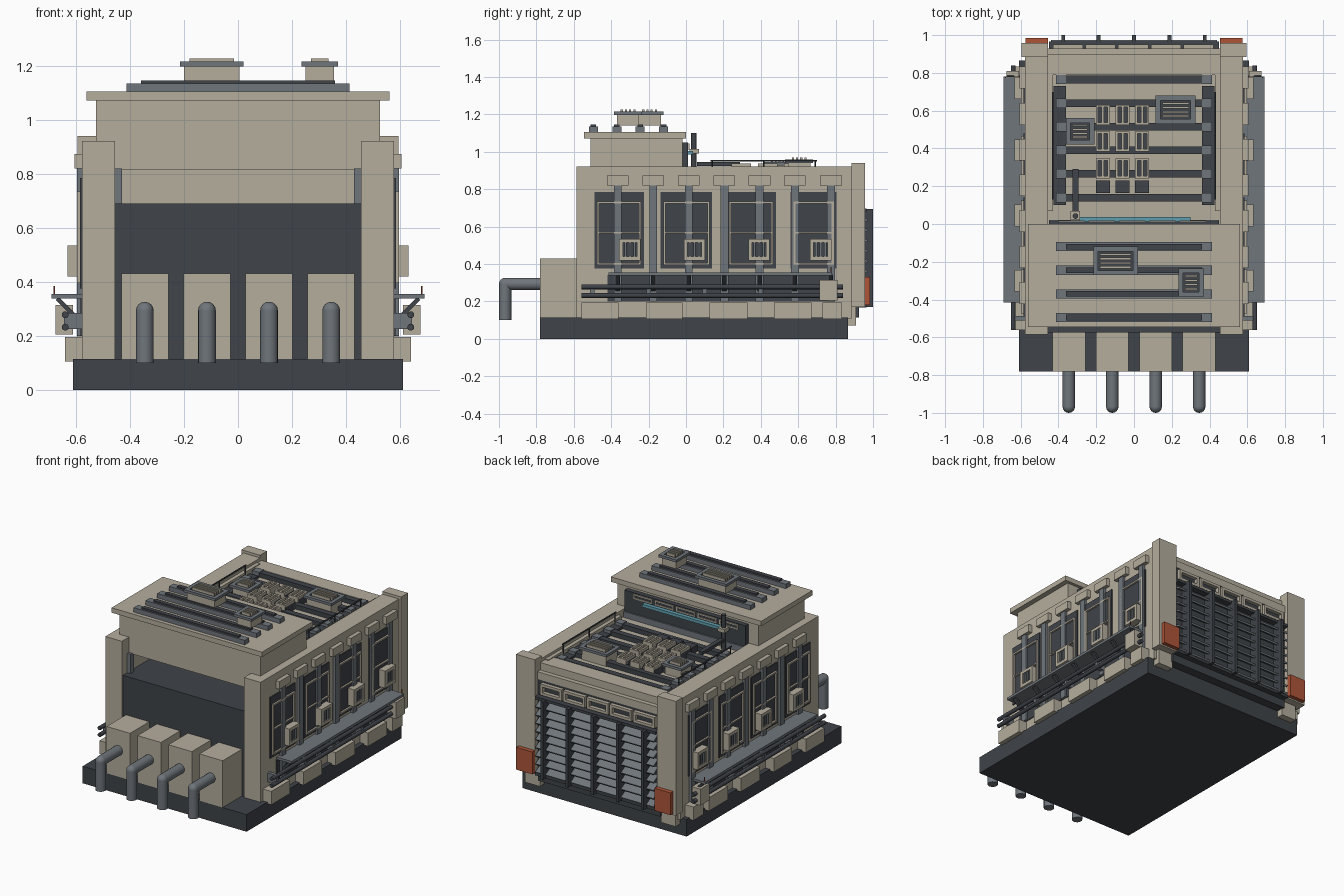
import bpy, bmesh
from math import radians, pi
from mathutils import Matrix, Vector

if "Cube" in bpy.data.objects:
    bpy.data.objects.remove(bpy.data.objects["Cube"])


def material(name, rgb):
    m = bpy.data.materials.new(name)
    m.diffuse_color = (*rgb, 1)
    m.use_nodes = True
    m.node_tree.nodes["Principled BSDF"].inputs["Base Color"].default_value = m.diffuse_color
    return m


BEIGE = material("beige", (0.46, 0.42, 0.34))
DARK = material("dark", (0.05, 0.056, 0.066))
GREY = material("grey", (0.16, 0.18, 0.2))
RED = material("rust_red", (0.42, 0.09, 0.04))
BLUE = material("light_blue", (0.12, 0.34, 0.42))


def finish(name, mat, bm):
    me = bpy.data.meshes.new(name)
    bm.normal_update()
    bm.to_mesh(me)
    bm.free()
    ob = bpy.data.objects.new(name, me)
    bpy.context.collection.objects.link(ob)
    me.materials.append(mat)
    return ob


def boxes(name, mat, items, mirror=False, axis=None, angle=0):
    """One object from boxes (x0, x1, y0, y1, z0, z1), each tilted about its centre."""
    bm = bmesh.new()
    for x0, x1, y0, y1, z0, z1 in items:
        for s in ((1, -1) if mirror else (1,)):
            loc = Matrix.Translation((s * (x0 + x1) / 2, (y0 + y1) / 2, (z0 + z1) / 2))
            rot = Matrix.Rotation(s * angle if axis == 'Y' else angle, 4, axis) if axis else Matrix()
            bmesh.ops.create_cube(bm, size=1, matrix=loc @ rot @ Matrix.Diagonal((x1 - x0, y1 - y0, z1 - z0, 1)))
    return finish(name, mat, bm)


def rods(name, mat, items, mirror=False, segments=16, balls=()):
    """One object from cylinders (start, end, radius) and round elbows (centre, radius)."""
    bm = bmesh.new()
    for a, b, r in items:
        for s in ((1, -1) if mirror else (1,)):
            p, q = Vector((s * a[0], a[1], a[2])), Vector((s * b[0], b[1], b[2]))
            m = Matrix.Translation((p + q) / 2) @ (q - p).to_track_quat('Z', 'Y').to_matrix().to_4x4()
            bmesh.ops.create_cone(bm, cap_ends=True, segments=segments, radius1=r, radius2=r,
                                  depth=(q - p).length, matrix=m)
    for c, r in balls:
        bmesh.ops.create_uvsphere(bm, u_segments=segments, v_segments=8, radius=r, matrix=Matrix.Translation(c))
    ob = finish(name, mat, bm)
    bpy.ops.object.select_all(action='DESELECT')
    ob.select_set(True)
    bpy.context.view_layer.objects.active = ob
    bpy.ops.object.shade_smooth_by_angle(angle=radians(40))


def ring(a0, a1, b0, b1, t):
    """Four bars framing a rectangle in two axes."""
    return [(a0, a1, b0, b0 + t), (a0, a1, b1 - t, b1), (a0, a0 + t, b0 + t, b1 - t), (a1 - t, a1, b0 + t, b1 - t)]


def vent(name, x0, x1, y0, y1, z0, z1):
    """Roof vent: body, grey lip, dark slats."""
    boxes(name + "_body", BEIGE, [(x0 + .015, x1 - .015, y0 + .015, y1 - .015, z0, z1 - .015)])
    boxes(name + "_lip", GREY, [(a, b, c, d, z1 - .017, z1) for a, b, c, d in ring(x0, x1, y0, y1, .025)])
    boxes(name + "_well", DARK, [(x0 + .02, x1 - .02, y0 + .02, y1 - .02, z1 - .02, z1 - .01)])
    n, h = 4, (y1 - y0 - .06) / 4
    boxes(name + "_slats", BEIGE, [(x0 + .035, x1 - .035, y0 + .03 + h * (i + .25), y0 + .03 + h * (i + .75),
                                    z1 - .012, z1 + .012) for i in range(n)])


# Base, hull and side walls
boxes("base", DARK, [(-.61, .61, -.78, .865, 0, .115)])
boxes("hull", BEIGE, [(-.46, .46, -.25, .84, .115, .87)])
boxes("side_walls", BEIGE, [(.455, .578, -.585, .885, .11, .922)], True)
boxes("rear_pillars", BEIGE, [(.455, .595, .885, .957, .17, .94), (.45, .56, .84, .91, .07, .17)], True)
boxes("rear_markers", RED, [(.455, .575, .955, .985, .18, .33)], True)

# Front bay: dark machine block, four housings and exhaust pipes
boxes("front_block", DARK, [(-.47, .47, -.575, -.2, .115, .69)])
boxes("bay_posts", GREY, [(.43, .456, -.53, -.49, .69, .82)], True)
PX = [-.345, -.115, .115, .345]
boxes("front_housings", BEIGE, [(x - .087, x + .087, -.78, -.55, .115, .43) for x in PX])
rods("exhaust_pipes", GREY,
     [r for x in PX for r in (((x, -.77, .293), (x, -.967, .293), .033), ((x, -.967, .293), (x, -.967, .1), .033))],
     balls=[((x, -.967, .293), .033) for x in PX])

# Raised front roof
boxes("roof_box", BEIGE, [(-.525, .525, -.51, -.02, .815, 1.075)])
boxes("roof_slab", BEIGE, [(-.56, .56, -.545, 0, 1.072, 1.105)])
RY = [-.495, -.37, -.245, -.12]
boxes("roof_rails", GREY, [(-.413, .413, y - .024, y + .024, 1.1, 1.135) for y in RY])
boxes("roof_rail_inserts", DARK, [(-.36, .36, y - .015, y + .015, 1.13, 1.146) for y in RY])
vent("roof_vent_large", -.215, .02, -.27, -.12, 1.14, 1.215)
vent("roof_vent_small", .235, .37, -.385, -.235, 1.14, 1.215)

# Back of the roof: dark panel, light bar and frames
boxes("roof_rear_panel", DARK, [(-.45, .45, -.03, .012, .9, 1.05)])
boxes("light_bar", BLUE, [(-.29, .3, .012, .038, .985, 1.005)])
boxes("panel_frames", BEIGE, [(c, d, .008, .018, e, f) for i in range(5)
                              for c, d, e, f in ring(-.40 + .16 * i, -.26 + .16 * i, 1.012, 1.045, .008)])
boxes("panel_sill", GREY, [(-.45, .45, -.02, .022, .87, .91)])

# Mast with swinging arm
rods("mast", DARK, [((-.31, .042, .87), (-.31, .042, 1.1), .015)], segments=12)
boxes("mast_head", BEIGE, [(-.335, -.285, .02, .07, .99, 1.015)])
boxes("mast_arm", DARK, [(-.325, -.295, .06, .29, .925, .945)])

# Rear deck: cross ribs, end blocks, hatch frames, vents, handrails
DY = [.14, .265, .39, .515, .64, .765]
boxes("deck_ribs", DARK, [(-.36, .36, y - .02, y + .02, .86, .9) for y in DY])
boxes("deck_rib_ends", GREY, [(.36, .413, y - .025, y + .025, .86, .905) for y in DY], True)
boxes("deck_side_channels", DARK, [(.36, .425, .1, .73, .86, .885)], True)
boxes("deck_edges", BEIGE, [(.43, .46, .07, .85, .86, .905)], True)
GX, GY = [-.165, -.06, .043], [.295, .437, .578]
boxes("hatch_wells", DARK, [(x - .037, x + .037, y - .05, y + .05, .87, .92) for x in GX for y in GY]
      + [(x - .037, x + .037, .165, .23, .87, .915) for x in GX])
boxes("hatch_frames", BEIGE, [(a, b, c, d, .87, .937) for x in GX for y in GY
                              for a, b, c, d in ring(x - .037, x + .037, y - .053, y + .053, .012)
                              + [(x - .006, x + .006, y - .045, y + .045)]])
vent("deck_vent_large", .115, .325, .53, .68, .87, .958)
vent("deck_vent_small", -.36, -.21, .42, .56, .87, .945)
rods("deck_handrails", DARK, [((.43, .13, .952), (.43, .7, .952), .005)]
     + [((.43, y, .89), (.43, y, .952), .004) for y in (.14, .415, .69)], True, 8)

# Rear: header, ring frames and louvred grille
boxes("rear_header", BEIGE, [(-.46, .46, .79, .9, .84, .9), (-.46, .46, .84, .93, .8, .85)])
boxes("rear_recess", DARK, [(-.456, .456, .835, .925, .115, .81)])
boxes("rear_ring_frames", BEIGE, [(a, b, .92, .95, c, d) for i in range(5)
                                  for a, b, c, d in ring(-.43 + .173 * i, -.27 + .173 * i, .71, .785, .018)])
FX = [-.375, -.1875, 0, .1875, .375]
boxes("grille_fins", DARK, [(x - .01, x + .01, .92, 1.0, .17, .695) for x in FX])
edges = [-.45] + FX + [.45]
boxes("grille_louvres", GREY, [(a + .01, b - .01, .915, .975, .2 + .055 * k, .212 + .055 * k)
                               for a, b in zip(edges, edges[1:]) for k in range(9)], axis='X', angle=radians(-30))
boxes("grille_rails", DARK, [(-.45, .45, .92, .965, z, z + .018) for z in (.168, .68)])

# Side windows with frames
WY = [(-.49, -.225), (-.135, .14), (.215, .48), (.56, .805)]
boxes("side_panels", DARK, [(.57, .585, a, b, .375, .785) for a, b in WY], True)
boxes("side_panel_frames", BEIGE, [(.58, .597, c, d, e, f) for a, b in WY
                                   for c, d, e, f in ring(a + .015, b - .015, .395, .735, .011)
                                   + [(a + .025, b - .025, .562, .57)]], True)
# Vertical ribs with caps
SY = [-.365, -.175, .015, .205, .393, .582, .775]
boxes("side_ribs", GREY, [(.57, .597, y - .021, y + .021, .2, .83) for y in SY], True)
boxes("rib_caps", BEIGE, [(.57, .605, y - .058, y + .058, .82, .873) for y in SY], True)
# Small side vents
VY = [-.3, .045, .39, .72]
boxes("side_vent_frames", BEIGE, [(.58, .632, a, b, c, d) for y in VY
                                  for a, b, c, d in ring(y - .057, y + .057, .42, .535, .02)], True)
boxes("side_vent_wells", DARK, [(.58, .612, y - .045, y + .045, .43, .525) for y in VY], True)
boxes("side_vent_slats", GREY, [(.61, .628, y + o - .006, y + o + .006, .44, .515)
                                for y in VY for o in (-.024, 0, .024)], True)

# Walkway, diagonal brackets, pipes and junction box
boxes("walkway", GREY, [(.575, .69, -.415, .78, .338, .355)], True)
boxes("lower_panels", DARK, [(.57, .584, -.42, .78, .2, .34)], True)
boxes("walkway_brackets", DARK, [(.548, .69, y - .012, y + .012, .28, .296) for y in SY],
      True, 'Y', radians(-45))
rods("side_pipes", DARK, [((.64, -.56, z), (.64, .84, z), .013) for z in (.278, .232)], True, 10)
boxes("junction_boxes", BEIGE, [(.61, .675, .715, .81, .205, .315)], True)
boxes("pipe_clips", GREY, [(.578, .645, y - .012, y + .012, .225, .285) for y in (-.5, -.2, .1, .4)], True)
rods("walkway_pins", RED, [((.68, .775, .34), (.68, .775, .385), .003)], True, 6)
# Side feet
boxes("side_feet", BEIGE, [(.57, .64, a, b, .105, .195) for a, b in
                           ((-.56, -.36), (-.215, -.02), (.125, .33), (.47, .67), (.73, .835))], True)
